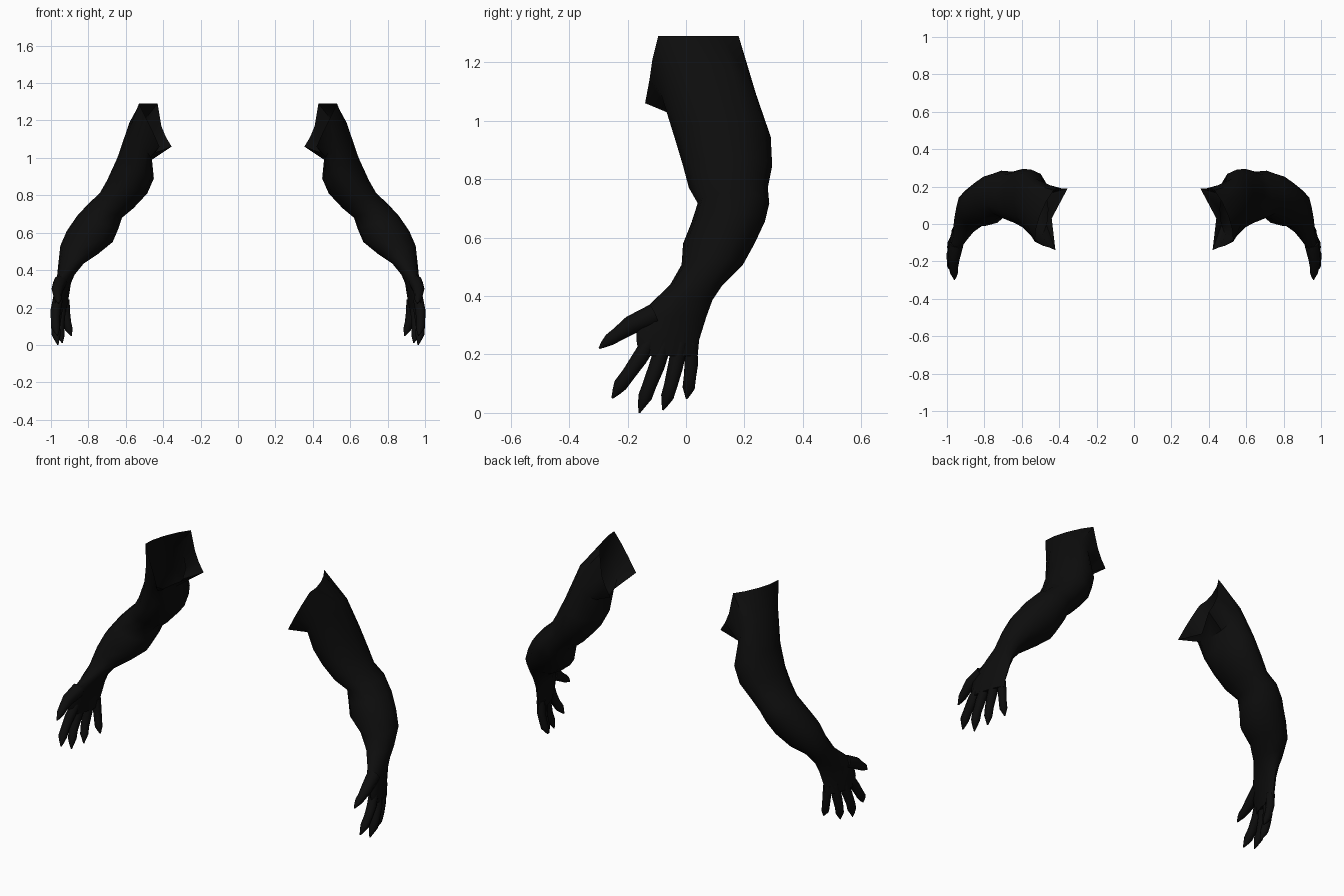
import bpy, bmesh, math
from mathutils import Vector

if "Cube" in bpy.data.objects:
    bpy.data.objects.remove(bpy.data.objects["Cube"])

black = bpy.data.materials.new("near_black")
black.diffuse_color = (0.004, 0.004, 0.004, 1)
black.use_nodes = True
black.node_tree.nodes["Principled BSDF"].inputs["Base Color"].default_value = black.diffuse_color


def loft(name, rings, cap_start=False, cap_end=True):
    """Skin a list of point rings, mirror it to the other arm, shade it smooth."""
    bm = bmesh.new()
    loops = [[bm.verts.new(p) for p in ring] for ring in rings]
    n = len(loops[0])
    for a, b in zip(loops, loops[1:]):
        for i in range(n):
            j = (i + 1) % n
            bm.faces.new((a[i], a[j], b[j], b[i]))
    if cap_start:
        bm.faces.new(loops[0][::-1])
    if cap_end:
        bm.faces.new(loops[-1])
    bmesh.ops.recalc_face_normals(bm, faces=bm.faces)
    mesh = bpy.data.meshes.new(name)
    bm.to_mesh(mesh)
    bm.free()
    mesh.materials.append(black)
    obj = bpy.data.objects.new(name, mesh)
    bpy.context.collection.objects.link(obj)
    mod = obj.modifiers.new("other_side", 'MIRROR')
    mod.use_mirror_merge = False
    bpy.ops.object.select_all(action='DESELECT')
    obj.select_set(True)
    bpy.context.view_layer.objects.active = obj
    bpy.ops.object.shade_smooth_by_angle(angle=math.radians(50))
    return obj


def section(outer, inner, front, back, skew=0.0, n=12):
    """Oval between an outer and inner (x, z) point and a front and back y."""
    ring = []
    yc, b = (front + back) / 2, (back - front) / 2
    for k in range(n):
        t = 2 * math.pi * k / n
        c, s = math.cos(t), math.sin(t)
        x = (outer[0] + inner[0]) / 2 + c * (outer[0] - inner[0]) / 2 + skew * s * b
        z = (outer[1] + inner[1]) / 2 + c * (outer[1] - inner[1]) / 2
        ring.append((x, yc + s * b, z))
    return ring


def tube(name, path):
    """Tapered finger along (x, y, z, radius) points."""
    pts = [Vector(p[:3]) for p in path]
    rings = []
    for i, p in enumerate(pts):
        d = (pts[min(i + 1, len(pts) - 1)] - pts[max(i - 1, 0)]).normalized()
        u = Vector((1, 0, 0))
        u = (u - d * u.dot(d)).normalized()
        v = d.cross(u)
        r = path[i][3]
        rings.append([p + r * (math.cos(k * math.pi / 4) * u + math.sin(k * math.pi / 4) * v)
                      for k in range(8)])
    return loft(name, rings, cap_start=True)


# Open shoulder rim: flat top, front and back edges, armpit notch
rim = [(.505, .04, 1.29), (.47, .12, 1.29), (.43, .18, 1.29), (.41, .19, 1.17),
       (.385, .19, 1.11), (.355, .19, 1.06), (.44, .03, 1.03), (.42, -.14, 1.06),
       (.455, -.125, 1.14), (.49, -.115, 1.21), (.53, -.095, 1.29), (.525, -.03, 1.29)]

# Upper arm, elbow, forearm, wrist and palm
arm = [rim,
       section((.58, 1.19), (.46, .99), -.085, .24),
       section((.645, 1.0), (.45, .89), -.04, .29),
       section((.70, .88), (.485, .81), -.01, .295),
       section((.74, .81), (.56, .73), .01, .28),
       section((.80, .755), (.62, .68), .04, .285),
       section((.86, .69), (.64, .62), .02, .27),
       section((.915, .61), (.67, .55), -.01, .235),
       section((.95, .53), (.75, .485), -.015, .195),
       section((.96, .44), (.825, .435), -.055, .125),
       section((.965, .39), (.87, .38), -.11, .09, -.1),
       section((.97, .33), (.90, .33), -.165, .07, -.2),
       section((.98, .25), (.915, .25), -.17, .045, -.25),
       section((.98, .195), (.925, .195), -.16, .04, -.25)]
loft("arm_and_palm", arm)

# Clawed digits
tube("thumb", [(.95, -.11, .335, .038), (.965, -.19, .30, .032), (.965, -.235, .268, .024),
               (.962, -.262, .25, .021), (.96, -.28, .236, .013), (.96, -.297, .221, .003)])
tube("index_finger", [(.962, -.12, .25, .027), (.975, -.16, .185, .027), (.977, -.195, .135, .024),
                      (.975, -.225, .095, .024), (.97, -.238, .073, .015), (.965, -.253, .05, .003)])
tube("middle_finger", [(.955, -.075, .24, .027), (.97, -.10, .16, .027), (.975, -.125, .095, .024),
                       (.972, -.14, .055, .024), (.968, -.15, .03, .015), (.963, -.16, 0, .003)])
tube("ring_finger", [(.94, -.02, .24, .027), (.95, -.037, .155, .026), (.952, -.052, .095, .023),
                     (.948, -.064, .055, .022), (.944, -.07, .035, .014), (.94, -.08, .01, .003)])
tube("little_finger", [(.925, .015, .24, .024), (.92, .018, .165, .023), (.913, .013, .12, .021),
                       (.905, .009, .085, .021), (.898, .006, .068, .013), (.89, .002, .048, .003)])
